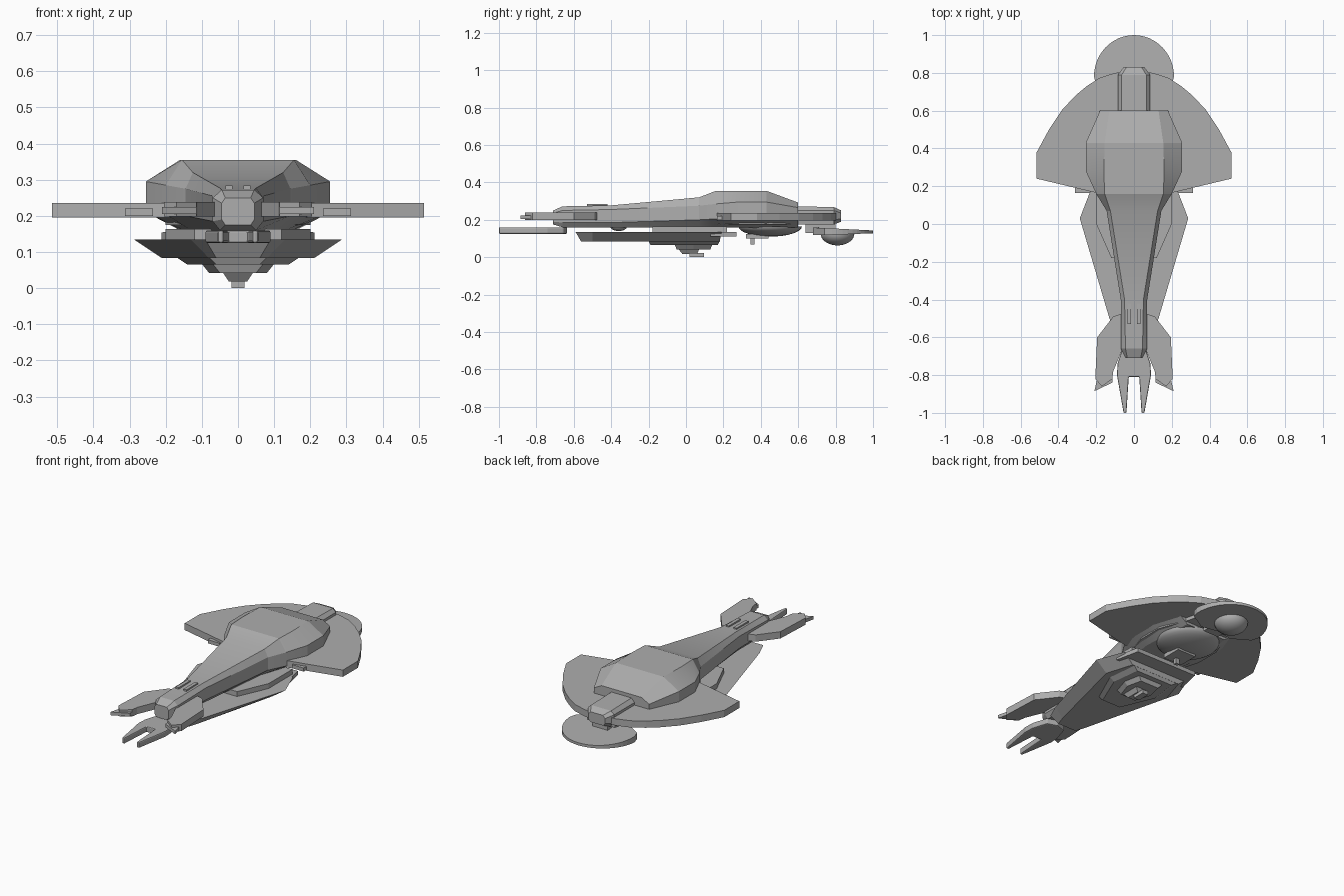
import bpy, bmesh, math

cube = bpy.data.objects.get("Cube")
if cube:
    bpy.data.objects.remove(cube)

grey = bpy.data.materials.new("hull_grey")
grey.use_nodes = True
COLOUR = (0.42, 0.42, 0.42, 1)
grey.diffuse_color = COLOUR
grey.node_tree.nodes["Principled BSDF"].inputs["Base Color"].default_value = COLOUR


def finish(name, bm, bevel=0):
    bmesh.ops.recalc_face_normals(bm, faces=bm.faces)
    mesh = bpy.data.meshes.new(name)
    bm.to_mesh(mesh)
    bm.free()
    obj = bpy.data.objects.new(name, mesh)
    bpy.context.collection.objects.link(obj)
    mesh.materials.append(grey)
    if bevel:
        mod = obj.modifiers.new("soft_edges", "BEVEL")
        mod.width, mod.segments = bevel, 2
    return obj


def loft(name, rings, bevel=0):
    """Skin equal-length rings of points and cap both ends."""
    bm = bmesh.new()
    rows = [[bm.verts.new(p) for p in ring] for ring in rings]
    n = len(rows[0])
    for a, b in zip(rows, rows[1:]):
        for i in range(n):
            j = (i + 1) % n
            bm.faces.new((a[i], a[j], b[j], b[i]))
    bm.faces.new(rows[0])
    bm.faces.new(rows[-1])
    return finish(name, bm, bevel)


def whole(half):
    return half + [(-x, y) for x, y in reversed(half) if x > 0]


def plate(name, outline, low, high, base=None, bevel=0):
    return loft(name, [[(x, y, low) for x, y in base or outline],
                       [(x, y, high) for x, y in outline]], bevel)


def pair(name, outline, low, high):
    for side, s in (("left", 1), ("right", -1)):
        plate(side + "_" + name, [(s * x, y) for x, y in outline], low, high)


def rect(x0, x1, y0, y1):
    return [(x0, y0), (x1, y0), (x1, y1), (x0, y1)]


def octagon(y, top, side, base, z_top, z_side, z_low, z_base):
    half = [(base, z_base), (side, z_low), (side, z_side), (top, z_top)]
    return [(x, y, z) for x, z in whole(half)]


def dome(name, y, z, radius, depth):
    bm = bmesh.new()
    bmesh.ops.create_uvsphere(bm, u_segments=32, v_segments=16, radius=radius)
    bmesh.ops.bisect_plane(bm, geom=bm.verts[:] + bm.edges[:] + bm.faces[:],
                           plane_co=(0, 0, 0), plane_no=(0, 0, 1), clear_outer=True)
    bmesh.ops.holes_fill(bm, edges=[e for e in bm.edges if e.is_boundary])
    bmesh.ops.scale(bm, vec=(1, 1, depth / radius), verts=bm.verts)
    bmesh.ops.translate(bm, vec=(0, y, z), verts=bm.verts)
    smooth(finish(name, bm), 40)


def smooth(obj, angle):
    bpy.ops.object.select_all(action="DESELECT")
    obj.select_set(True)
    bpy.context.view_layer.objects.active = obj
    bpy.ops.object.shade_smooth_by_angle(angle=math.radians(angle))


# Faceted main hull, from narrow nose to broad rear
hull = loft("main_hull", [
    octagon(-.71, .035, .045, .035, .25, .235, .19, .175),
    octagon(-.66, .045, .07, .05, .272, .25, .185, .16),
    octagon(-.40, .05, .07, .05, .277, .255, .185, .16),
    octagon(.07, .125, .145, .1, .32, .275, .2, .16),
    octagon(.16, .155, .2, .13, .355, .285, .205, .16),
    octagon(.28, .16, .255, .15, .355, .295, .21, .16),
    octagon(.43, .155, .255, .15, .355, .295, .21, .155),
    octagon(.60, .13, .18, .13, .292, .265, .2, .16)])
smooth(hull, 18)

# Tail block with a rounded end
loft("tail_block", [
    octagon(.58, .065, .085, .06, .272, .25, .2, .175),
    octagon(.79, .065, .085, .06, .268, .25, .2, .175),
    octagon(.83, .04, .055, .04, .25, .235, .205, .19)])

# Raised ribs on the nose
pair("nose_rib", rect(.015, .035, -.53, -.42), .265, .284)

# Swept wing with a curved trailing edge
plate("wing", whole([(0, .16), (.2, .165), (.515, .24), (.515, .38), (.45, .5),
                     (.38, .605), (.31, .68), (.25, .73), (.18, .775),
                     (.1, .8), (0, .81)]), .195, .235)
plate("wing_underside", whole([(.16, .17), (.2, .3), (.2, .45), (.14, .6),
                               (.09, .79)]), .175, .197)
pair("wing_cannon", rect(.235, .312, .165, .24), .2, .221)

# Side prongs and their muzzles
pair("side_prong", [(.05, -.47), (.11, -.49), (.195, -.6), (.205, -.82),
                    (.17, -.86), (.115, -.82), (.11, -.78), (.06, -.66)], .198, .238)
pair("prong_muzzle", [(.19, -.8), (.21, -.885), (.115, -.84), (.115, -.79)], .205, .224)

# Forked front claw
plate("front_claw", whole([(0, -.81), (.028, -.81), (.04, -1), (.055, -1),
                           (.09, -.8), (.087, -.74), (.06, -.655), (0, -.635)]),
      .125, .16, bevel=.006)

# Tapered lower hull
plate("lower_hull",
      whole([(.09, -.59), (.13, -.5), (.287, .03), (.225, .19)]), .083, .134,
      whole([(.06, -.56), (.08, -.5), (.21, .02), (.16, .18)]))
plate("lower_hull_rear", whole([(.23, .13), (.2, .27)]), .11, .134)
plate("hull_spine", whole([(.12, -.18), (.2, .0), (.2, .22)]), .13, .163)
dome("nose_joint", -.36, .165, .045, .025)

# Stepped belly panels
plate("belly_step_upper", whole([(.08, -.2), (.17, 0), (.15, .18)]), .065, .085,
      whole([(.06, -.19), (.14, 0), (.12, .17)]))
plate("belly_step_lower", whole([(.07, -.06), (.1, .04), (.08, .14)]), .042, .067,
      whole([(.05, -.05), (.08, .04), (.06, .13)]))
plate("belly_turret", whole([(.042, -.04), (.042, .07)]), .018, .043,
      whole([(.025, -.02), (.025, .06)]))
plate("turret_barrel", rect(-.018, .018, .02, .095), 0, .022)

# Rear belly dome and sensor
dome("belly_dome", .45, .165, .17, .055)
plate("sensor_base", rect(-.06, .06, .32, .44), .1, .125)
plate("sensor_mast", rect(-.012, .012, .345, .365), .068, .105)

# Rounded tail fin with a dome below
arc = [(.212 * math.cos(a), .78 + .22 * math.sin(a))
       for a in (i * math.pi / 24 for i in range(13))]
arc[-1] = (0, 1)
fin = [(0, .7), (.1, .68), (.2, .74)] + arc
fin_ring = whole(fin)
loft("tail_fin", [[(x, y, .12 + max(0, y - .8) * .04) for x, y in fin_ring],
                  [(x, y, .158 - max(0, y - .7) * .05) for x, y in fin_ring]])
dome("tail_dome", .81, .125, .09, .062)
plate("tail_pylon", whole([(.05, .64), (.05, .8)]), .13, .2)
